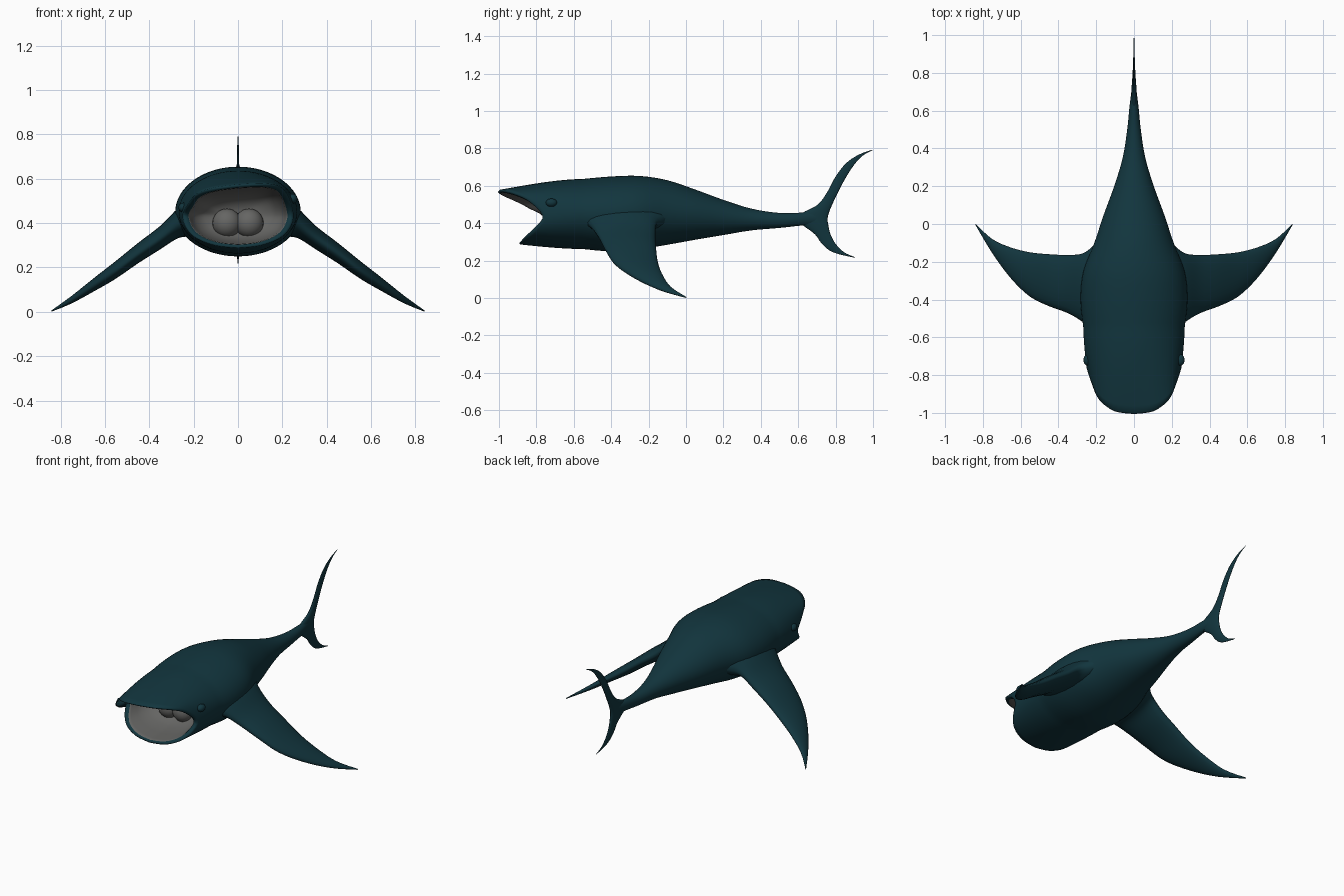
import bpy, bmesh, math

if "Cube" in bpy.data.objects:
    bpy.data.objects.remove(bpy.data.objects["Cube"])


def material(name, color):
    m = bpy.data.materials.new(name)
    m.diffuse_color = color
    m.use_nodes = True
    bsdf = m.node_tree.nodes["Principled BSDF"]
    bsdf.inputs["Base Color"].default_value = color
    bsdf.inputs["Roughness"].default_value = 0.7
    return m


SKIN = material("dark_teal_skin", (0.006, 0.036, 0.048, 1))
MOUTH = material("grey_mouth", (0.13, 0.13, 0.125, 1))


def spline(keys, steps):
    """Smooth curve through tuples of any length."""
    out = []
    for i in range(len(keys) - 1):
        a, b, c, d = (keys[max(0, min(len(keys) - 1, i + k))] for k in (-1, 0, 1, 2))
        for s in range(steps):
            t = s / steps
            out.append(tuple(
                q + 0.5 * t * (r - p + t * (2 * p - 5 * q + 4 * r - u + t * (3 * (q - r) + u - p)))
                for p, q, r, u in zip(a, b, c, d)))
    return out + [keys[-1]]


def loft(name, rings, grey_rings=0):
    """Skin a list of equal rings, closing both ends."""
    bm = bmesh.new()
    vs = [[bm.verts.new(p) for p in ring] for ring in rings]
    n = len(rings[0])
    caps = [bm.faces.new(vs[0]), bm.faces.new(vs[-1])]
    if grey_rings:
        caps[0].material_index = 1
    for i in range(len(vs) - 1):
        for j in range(n):
            k = (j + 1) % n
            f = bm.faces.new((vs[i][j], vs[i][k], vs[i + 1][k], vs[i + 1][j]))
            f.material_index = 1 if i < grey_rings else 0
    bmesh.ops.recalc_face_normals(bm, faces=bm.faces[:])
    return finish(name, bm, SKIN, MOUTH)


def finish(name, bm, *mats):
    me = bpy.data.meshes.new(name)
    bm.to_mesh(me)
    bm.free()
    for m in mats:
        me.materials.append(m)
    ob = bpy.data.objects.new(name, me)
    bpy.context.collection.objects.link(ob)
    for p in me.polygons:
        p.use_smooth = True
    return ob


def ellipsoid(name, center, size, mat):
    bm = bmesh.new()
    bmesh.ops.create_uvsphere(bm, u_segments=24, v_segments=16, radius=1)
    bmesh.ops.scale(bm, vec=size, verts=bm.verts)
    bmesh.ops.translate(bm, vec=center, verts=bm.verts)
    return finish(name, bm, mat)


# Lip outline on one side, from the snout tip round the mouth corner to the chin
half_lip = spline([(0, -1, .575), (.11, -.985, .57), (.185, -.93, .55), (.222, -.85, .51),
                   (.25, -.765, .44), (.232, -.805, .375), (.185, -.85, .33),
                   (.1, -.878, .298), (0, -.887, .287)], 4)
HALF = len(half_lip) - 1
angles = [math.pi * (0.5 - j / HALF) for j in range(2 * HALF)]
lip = half_lip + [(-x, y, z) for x, y, z in half_lip[-2:0:-1]]
# The upper lip is slightly crooked
lip = [(x, y, z + 0.09 * x * max(0, min(1, 3 * math.sin(a))))
       for (x, y, z), a in zip(lip, angles)]

# Mouth cavity, from its back wall out to the lip
rings = []
MID, BACK = 0.43, -0.6
for k, b in ((.1, 1), (.35, .98), (.6, .88), (.77, .65), (.84, .35), (.87, .1), (.89, .02), (.95, -.015)):
    rings.append([(x * k, y + (BACK - y) * b, MID + (z - MID) * k) for x, y, z in lip])
grey = len(rings) - 2

# Trunk stations: y, half width, top, bottom
trunk = []
for y, w, top, bot in spline([(-.55, .268, .637, .262), (-.4, .283, .65, .25),
                              (-.25, .268, .653, .262), (-.1, .21, .63, .285),
                              (.05, .16, .58, .312), (.2, .105, .525, .337),
                              (.35, .06, .478, .362), (.5, .036, .455, .375),
                              (.62, .024, .457, .388), (.73, .01, .465, .395)], 4):
    mid, h = (top + bot) / 2, (top - bot) / 2
    trunk.append([(w * math.cos(a), y, mid + h * math.sin(a)) for a in angles])

# Head blends from the lip back to the first trunk ring
for s in range(12):
    t = s / 12
    g = 1 - (1 - t) ** 1.6
    rings.append([(p[0] + (q[0] - p[0]) * g, p[1] + (q[1] - p[1]) * t, p[2] + (q[2] - p[2]) * g)
                  for p, q in zip(lip, trunk[0])])
loft("body", rings + trunk, grey)

# Tongue and the small bumps behind the mouth corners
for side, label in ((1, "left"), (-1, "right")):
    ellipsoid(label + "_tongue_lobe", (.05 * side, -.62, .40), (.065, .06, .065), MOUTH)
    ellipsoid(label + "_eye_bump", (.246 * side, -.72, .49 + .02 * side), (.022, .03, .022), SKIN)

SECTION = [2 * math.pi * j / 20 for j in range(20)]

# Flipper stations: x, leading y, trailing y, height, half thickness
flipper = spline([(.16, -.6, -.06, .44, .09), (.21, -.575, -.11, .425, .085),
                  (.27, -.52, -.155, .4, .068), (.35, -.472, -.164, .335, .053),
                  (.45, -.435, -.16, .265, .046), (.55, -.385, -.15, .19, .04),
                  (.65, -.29, -.125, .122, .03), (.75, -.155, -.08, .055, .017),
                  (.84, -.004, .002, .004, .003)], 4)
for side, label in ((1, "left"), (-1, "right")):
    loft(label + "_flipper",
         [[(side * x, (a + b) / 2 + (b - a) / 2 * math.cos(t), z + h * math.sin(t)) for t in SECTION]
          for x, a, b, z, h in flipper])

# Upright tail fin stations: z, leading y, trailing y, half thickness
tail = spline([(.792, .99, 1.0, .001), (.765, .92, .95, .003), (.72, .855, .905, .004),
               (.65, .8, .858, .006), (.57, .757, .815, .008), (.5, .705, .782, .011),
               (.455, .62, .764, .014), (.42, .58, .757, .015), (.385, .63, .762, .013),
               (.34, .69, .773, .01), (.29, .727, .8, .007), (.245, .785, .845, .004),
               (.218, .89, .905, .001)], 4)
loft("tail_fin", [[(h * math.sin(t), (a + b) / 2 + (b - a) / 2 * math.cos(t), z) for t in SECTION]
                  for z, a, b, h in tail])
